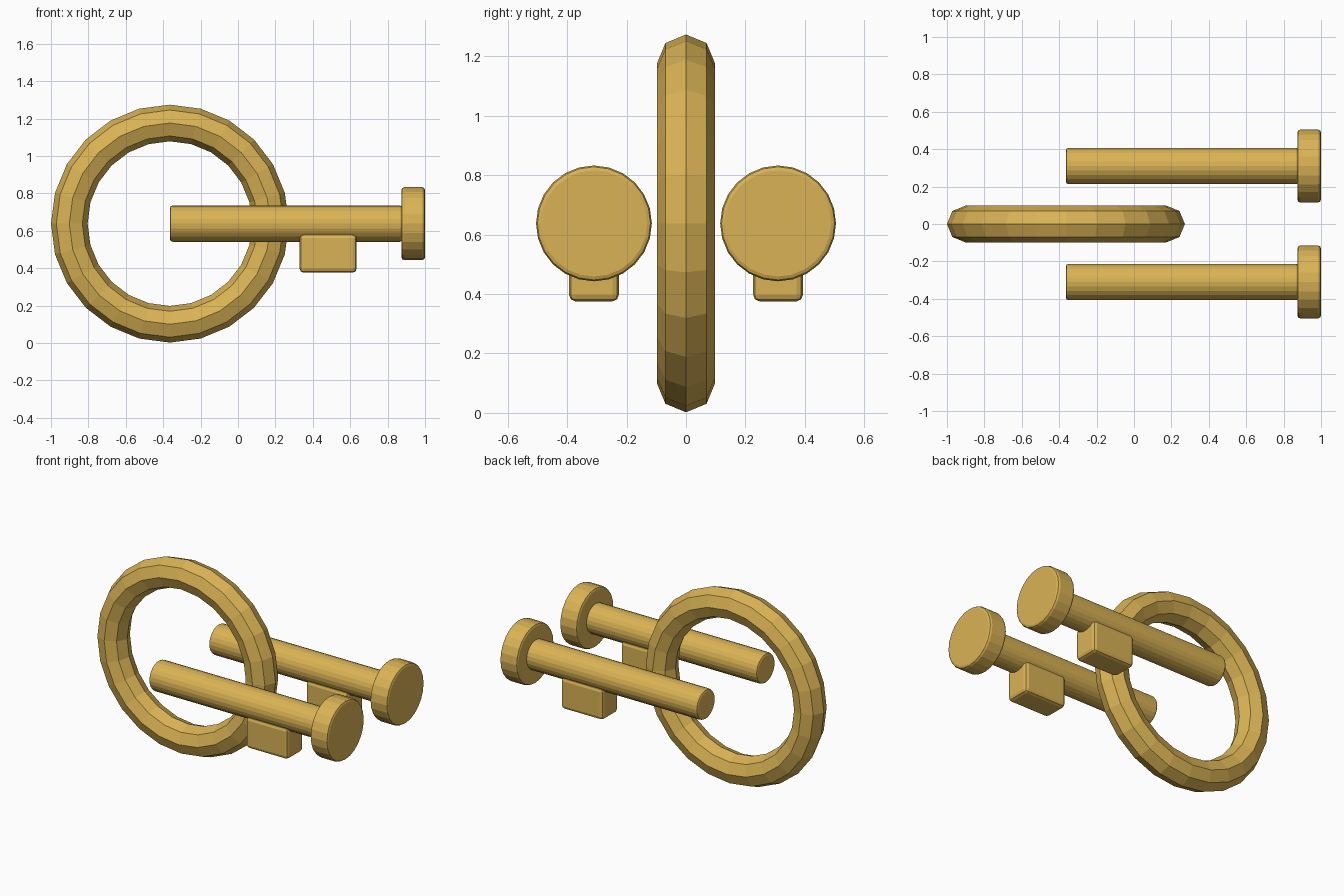
import bpy
from math import pi, radians

if "Cube" in bpy.data.objects:
    bpy.data.objects.remove(bpy.data.objects["Cube"])


def bevel(obj, width, segments=2):
    mod = obj.modifiers.new("soft_edges", 'BEVEL')
    mod.width = width
    mod.segments = segments
    mod.limit_method = 'ANGLE'
    mod.angle_limit = radians(40)


def finish(obj, name):
    obj.name = name
    obj.data.materials.append(brass)
    return obj


def rod(name, x0, x1, y, radius, width):
    # cylinder lying along x
    bpy.ops.mesh.primitive_cylinder_add(
        vertices=24, radius=radius, depth=x1 - x0,
        location=((x0 + x1) / 2, y, AXIS_Z), rotation=(0, pi / 2, 0))
    obj = finish(bpy.context.object, name)
    bevel(obj, width)


def block(name, size, loc, width):
    bpy.ops.mesh.primitive_cube_add(size=1, location=loc)
    obj = finish(bpy.context.object, name)
    for v in obj.data.vertices:
        v.co = [c * s for c, s in zip(v.co, size)]
    bevel(obj, width)


brass = bpy.data.materials.new("brass")
brass.diffuse_color = (0.70, 0.45, 0.09, 1)
brass.use_nodes = True
brass.node_tree.nodes["Principled BSDF"].inputs["Base Color"].default_value = brass.diffuse_color
AXIS_Z = 0.638

# upright faceted ring
bpy.ops.mesh.primitive_torus_add(
    major_segments=24, minor_segments=8, major_radius=0.538, minor_radius=0.098,
    location=(-0.364, 0, AXIS_Z), rotation=(pi / 2, 0, 0))
finish(bpy.context.object, "ring")

# paired shafts with end caps and hanging teeth
for side, y in (("front", -0.31), ("back", 0.31)):
    rod(side + "_shaft", -0.364, 0.88, y, 0.097, 0.014)
    rod(side + "_cap", 0.873, 1.0, y, 0.195, 0.016)
    block(side + "_tooth", (0.305, 0.168, 0.207), (0.482, y, 0.479), 0.022)
